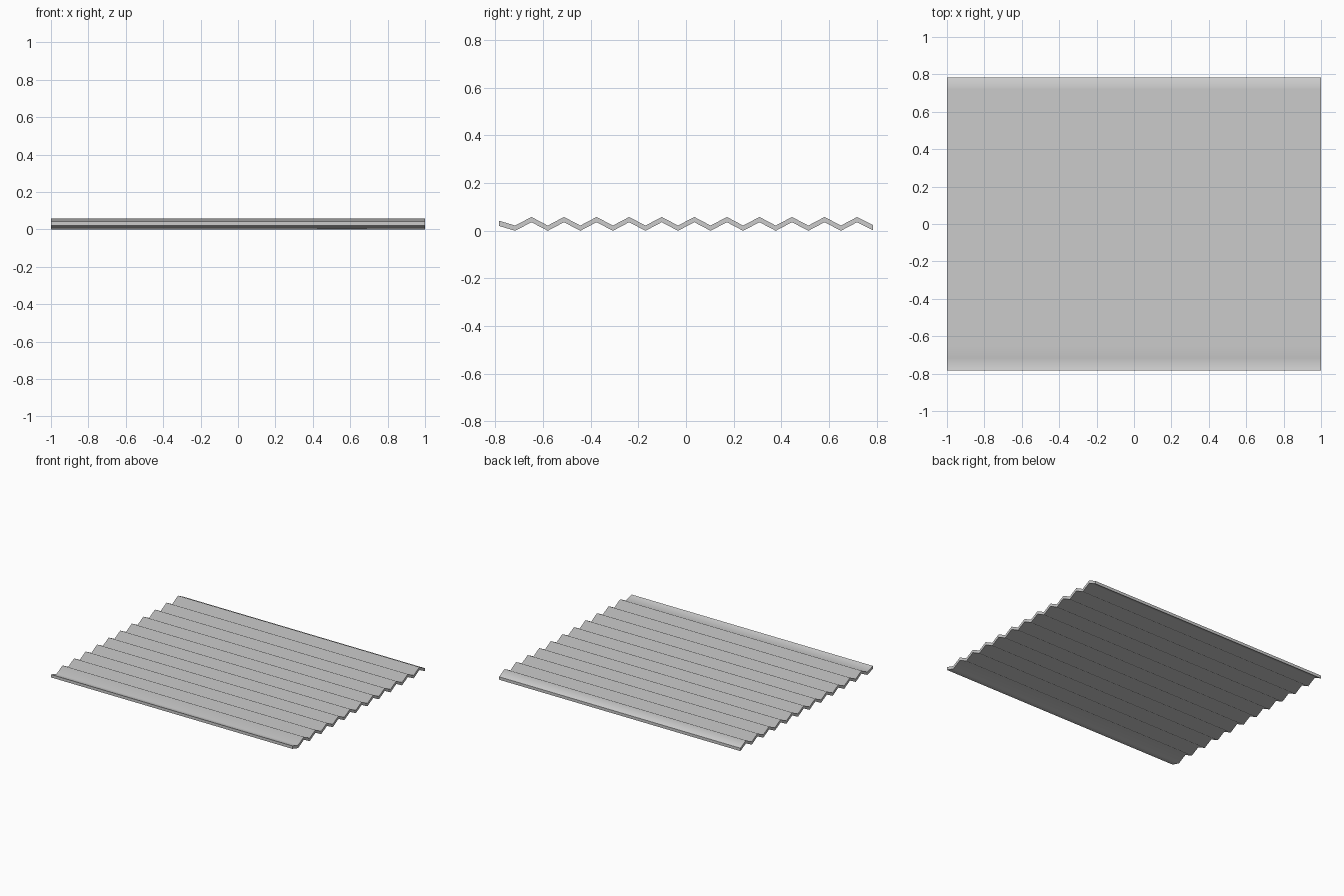
import bpy, bmesh, math

if "Cube" in bpy.data.objects:
    bpy.data.objects.remove(bpy.data.objects["Cube"])

HALF_LEN = 1.0        # half length along the ridges
HALF_W = 0.784        # half width across the ridges
PITCH = 0.1367        # ridge spacing
RIDGES = 11
THICK = 0.022
RISE = 0.036

# Underside zigzag: raised front lip, ridges and valleys, lowered back lip
zigzag = [(-HALF_W, 0.020)]
for i in range(RIDGES):
    valley = -0.717 + i * PITCH
    zigzag += [(valley, 0.0), (valley + PITCH / 2, RISE)]
zigzag.append((HALF_W, 0.003))

# Closed cross-section with constant vertical thickness
bm = bmesh.new()
rows = []
for x in (-HALF_LEN, HALF_LEN):
    for dz in (0.0, THICK):
        rows.append([bm.verts.new((x, y, z + dz)) for y, z in zigzag])
low_l, top_l, low_r, top_r = rows

# Top, underside and the two zigzag ends
for a, b in ((low_l, low_r), (top_l, top_r), (low_l, top_l), (low_r, top_r)):
    for i in range(len(zigzag) - 1):
        bm.faces.new((a[i], a[i + 1], b[i + 1], b[i]))

# Front and back edges
for i in (0, -1):
    bm.faces.new((low_l[i], low_r[i], top_r[i], top_l[i]))
bmesh.ops.recalc_face_normals(bm, faces=bm.faces)

mesh = bpy.data.meshes.new("corrugated_sheet")
bm.to_mesh(mesh)
bm.free()
sheet = bpy.data.objects.new("corrugated_sheet", mesh)
bpy.context.collection.objects.link(sheet)

# Soft folds, crisp outer edges
bpy.context.view_layer.objects.active = sheet
sheet.select_set(True)
bpy.ops.object.shade_smooth_by_angle(angle=math.radians(60))
